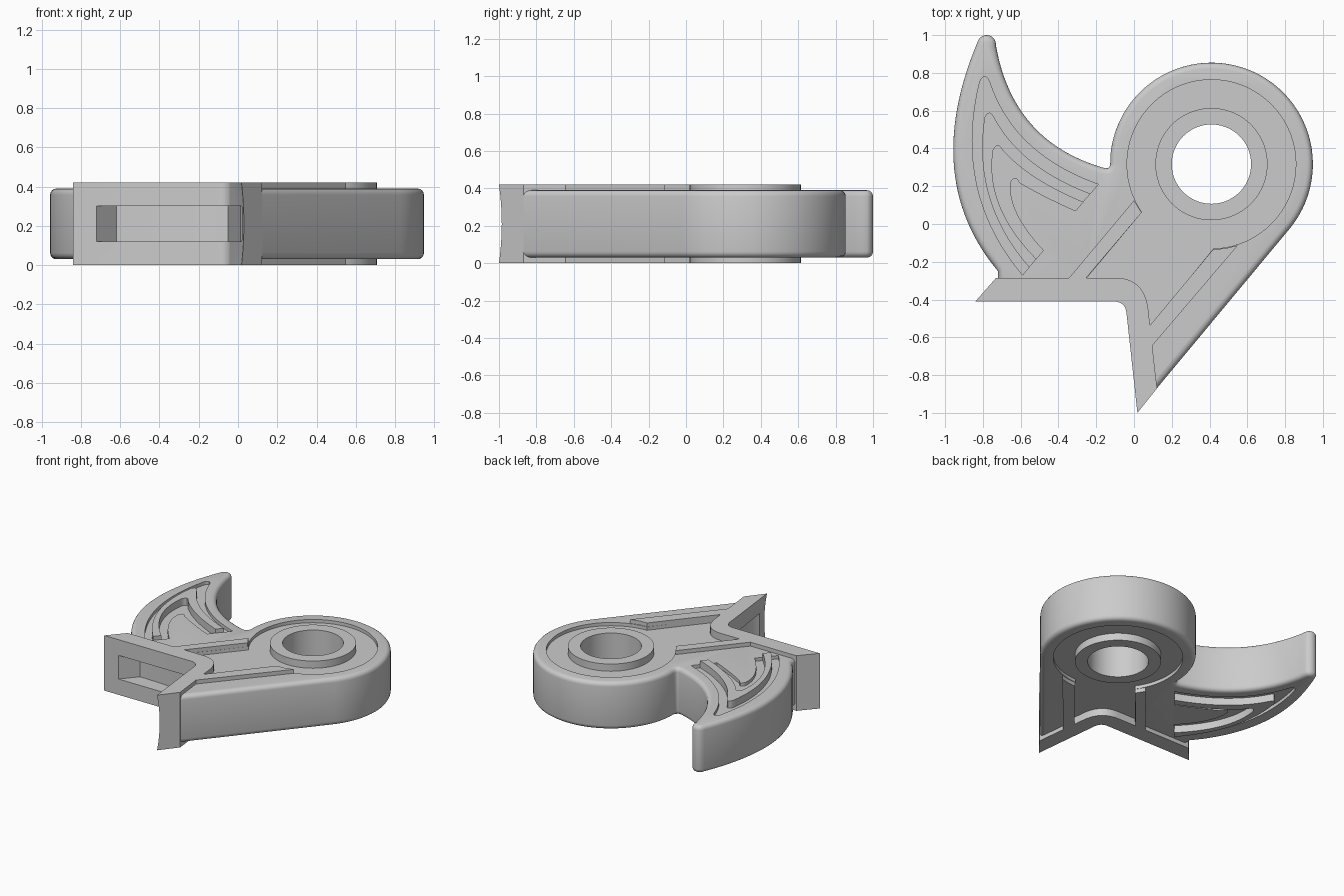
import bpy
import bmesh
import math
from mathutils import Vector

TOP = 0.42            # full thickness: jaw, hub and ribs
SKIN = 0.03           # body sits this far inside the full thickness
FLOOR = 0.055         # depth of the recesses from each side
HUB = Vector((0.41, 0.317))

if "Cube" in bpy.data.objects:
    bpy.data.objects.remove(bpy.data.objects["Cube"])

grey = bpy.data.materials.new("plain grey")
grey.use_nodes = True
colour = (0.6, 0.6, 0.6, 1)
grey.diffuse_color = colour
grey.node_tree.nodes["Principled BSDF"].inputs["Base Color"].default_value = colour


def curve(start, control, end, steps=18):
    """Points along a quadratic curve."""
    a, b, c = Vector(start), Vector(control), Vector(end)
    ts = [i / steps for i in range(steps + 1)]
    return [a * (1 - t) ** 2 + b * 2 * t * (1 - t) + c * t * t for t in ts]


def arc(centre, radius, first, last, steps):
    angles = [math.radians(first + (last - first) * i / steps) for i in range(steps + 1)]
    return [Vector(centre) + radius * Vector((math.cos(a), math.sin(a))) for a in angles]


def circle(radius):
    return arc(HUB, radius, 0, 360, 72)[:-1]


def prism(name, outline, low, high, round_edge=0):
    """Extrude a flat outline between two heights, optionally rounding the rims."""
    bm = bmesh.new()
    base = bm.faces.new([bm.verts.new((p[0], p[1], low)) for p in outline])
    made = bmesh.ops.extrude_face_region(bm, geom=[base])["geom"]
    for v in made:
        if isinstance(v, bmesh.types.BMVert):
            v.co.z = high
    bmesh.ops.recalc_face_normals(bm, faces=bm.faces)
    if round_edge:
        rims = [e for e in bm.edges if e.verts[0].co.z == e.verts[1].co.z]
        bmesh.ops.bevel(bm, geom=rims, offset=round_edge, segments=4,
                        profile=0.5, affect='EDGES', clamp_overlap=False)
    mesh = bpy.data.meshes.new(name)
    bm.to_mesh(mesh)
    bm.free()
    obj = bpy.data.objects.new(name, mesh)
    bpy.context.collection.objects.link(obj)
    mesh.materials.append(grey)
    return obj


def select(obj):
    bpy.ops.object.select_all(action='DESELECT')
    obj.select_set(True)
    bpy.context.view_layer.objects.active = obj


def cut(obj, outline, low, high):
    """Subtract an extruded outline."""
    cutter = prism("cutter", outline, low, high)
    cutter.hide_render = True
    mod = obj.modifiers.new("cut", 'BOOLEAN')
    mod.operation, mod.solver, mod.object = 'DIFFERENCE', 'EXACT', cutter
    select(obj)
    bpy.ops.object.modifier_apply(modifier=mod.name)
    bpy.data.objects.remove(cutter)


def cut_both_sides(obj, outline):
    cut(obj, outline, TOP - FLOOR, TOP + 0.1)
    cut(obj, outline, -0.1, FLOOR)


# Body: curved tail, round head and straight flank running into the jaw
outline = [Vector((-0.72, -0.33))]
outline += curve((-0.72, -0.25), (-1.13, 0.24), (-0.83, 0.96), 28)
outline += arc((-0.78, 0.95), 0.05, 150, 20, 8)
outline += curve((-0.73, 0.94), (-0.64, 0.44), (-0.17, 0.3), 24)
outline += curve((-0.15, 0.295), (-0.125, 0.29), (-0.125, 0.33), 4)
outline += arc(HUB, 0.537, 175, -39, 64)
outline += [Vector(p) for p in ((0.121, -0.87), (0.073, -0.93), (0.03, -0.43), (-0.06, -0.33))]
body = prism("body", outline, SKIN, TOP - SKIN, 0.032)

# Recess around the hub and between the two ribs
cut_both_sides(body, circle(0.447))
cut_both_sides(body, [(0.04, 0.06), (-0.27, -0.31), (-0.1, -0.31), (0.03, -0.38),
                      (0.07, -0.56), (0.42, -0.13), HUB])


def leaf(right, right_bend, apex, left_bend, left):
    """Pointed contour with two bowed legs and a rounded tip."""
    tip = Vector(apex)
    a, b = tip + Vector((0.024, -0.025)), tip - Vector((0.026, 0.025))
    return curve(right, right_bend, a) + curve(a, tip + Vector((0, 0.025)), b, 6)[1:-1] \
        + curve(b, left_bend, left)


# Tail recess, with a raised rib following its middle
recess_outer = leaf((-0.19, 0.21), (-0.64, 0.37), (-0.79, 0.78), (-0.96, 0.17), (-0.59, -0.27))
rib_outer = leaf((-0.23, 0.16), (-0.6, 0.3), (-0.765, 0.59), (-0.86, 0.12), (-0.555, -0.23))
rib_inner = leaf((-0.27, 0.115), (-0.55, 0.23), (-0.72, 0.415), (-0.79, 0.09), (-0.517, -0.185))
recess_inner = leaf((-0.31, 0.07), (-0.49, 0.15), (-0.63, 0.245), (-0.67, 0.06), (-0.48, -0.14))
cut_both_sides(body, recess_outer + recess_inner[::-1])

# Jaw: angled blade at full thickness
jaw_outline = [(-0.84, -0.41), (-0.73, -0.285)]
jaw_outline += curve((-0.1, -0.285), (0.055, -0.285), (0.075, -0.45), 12)
jaw_outline += [(0.122, -0.87), (0.018, -1)]
jaw_outline += curve((-0.04, -0.47), (-0.047, -0.41), (-0.11, -0.41), 8)
jaw = prism("jaw", jaw_outline, 0, TOP)

# Slightly hollow cutting edge at the jaw tip
bm = bmesh.new()
bm.from_mesh(jaw.data)
edge = [e for e in bm.edges if all(v.co.y < -0.99 for v in e.verts)]
new = bmesh.ops.subdivide_edges(bm, edges=edge, cuts=7)["geom_inner"]
for v in new:
    if isinstance(v, bmesh.types.BMVert):
        dip = 1 - (2 * v.co.z / TOP - 1) ** 2
        v.co += Vector((0.012, 0.015, 0)) * dip
bmesh.ops.triangulate(bm, faces=[f for f in bm.faces if len(f.verts) > 4])
bm.to_mesh(jaw.data)
bm.free()

# Slot running along the inside of the jaw, stepped at the corner
slot = [(-0.72, -0.41), (-0.62, -0.295)]
slot += curve((-0.6, -0.295), (-0.25, -0.3), (-0.05, -0.36), 10)
slot += curve((0.012, -0.288), (0.05, -0.4), (0.06, -0.6), 6)
slot += [(0.045, -0.87), (0.01, -0.93), (-0.1, -0.6), (-0.2, -0.5), (-0.72, -0.5)]
for part in (jaw, body):
    cut(part, slot, 0.12, 0.3)

# Hub with its bore
hub = prism("hub", circle(0.297), 0, TOP)
for part in (hub, body):
    cut(part, circle(0.21), -0.1, TOP + 0.1)

# Ribs standing proud on both faces
ribs = {
    "left_rib": [(0.42, -0.133), (0.07, -0.554), (0.075, -0.67), (0.55, -0.113), (0.48, -0.13)],
    "right_rib": [(0.0, 0.125), (-0.36, -0.305), (-0.27, -0.305), (0.04, 0.06)],
    "tail_rib": rib_outer + rib_inner[::-1],
}
parts = [body, jaw, hub]
for name, shape in ribs.items():
    parts.append(prism(name + "_top", shape, TOP - FLOOR - 0.01, TOP))
    parts.append(prism(name + "_bottom", shape, 0, FLOOR + 0.01))

for part in parts:
    select(part)
    bpy.ops.object.shade_smooth_by_angle(angle=math.radians(35))
